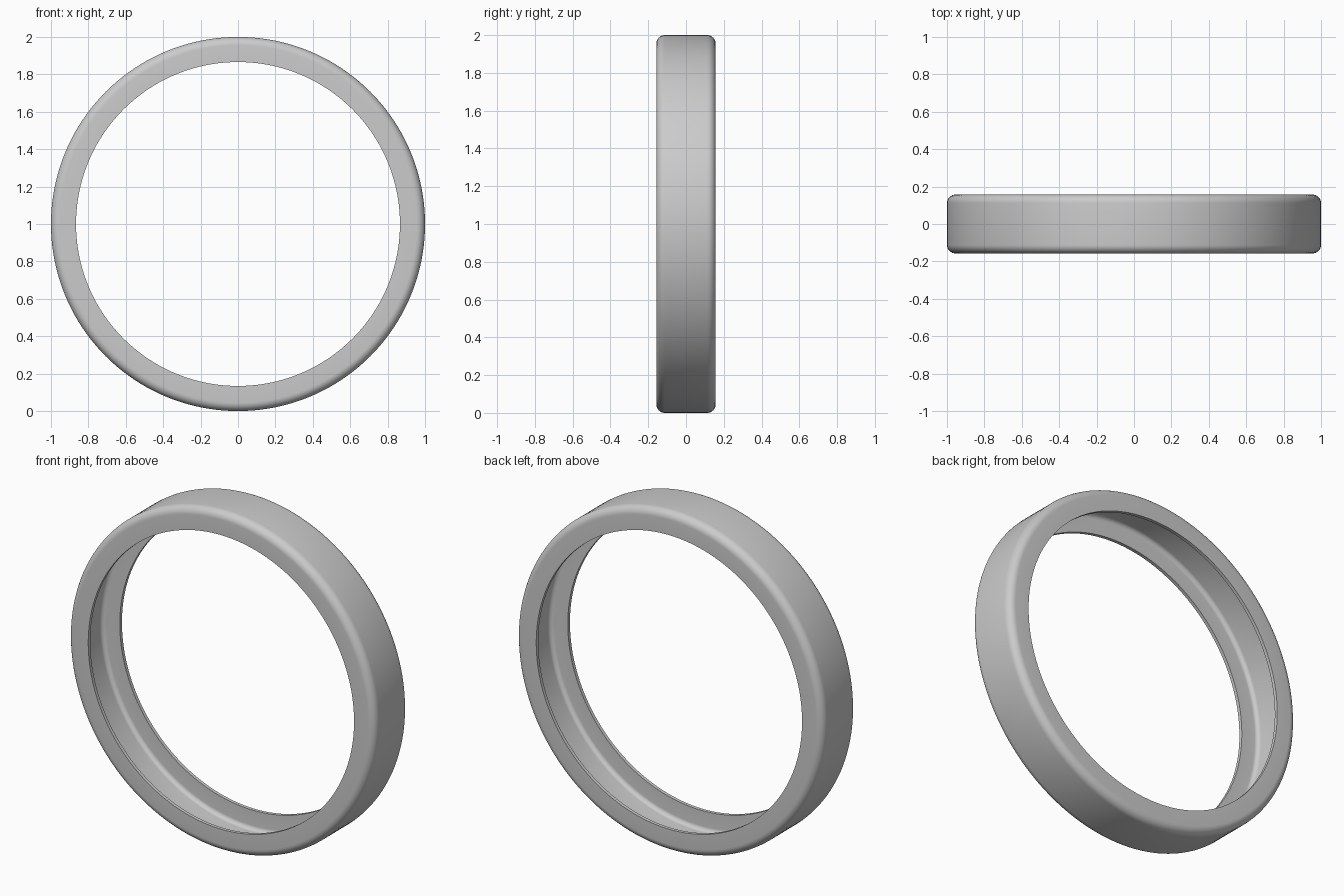
import bpy
import bmesh
import math
from mathutils import Matrix, Vector

if "Cube" in bpy.data.objects:
    bpy.data.objects.remove(bpy.data.objects["Cube"], do_unlink=True)

OUTER, INNER, HALF = 1.0, 0.866, 0.157   # radii and half width
WALL, ROUND = 0.02, 0.045                # shell thickness, outer corner radius
SEGMENTS, STEPS = 160, 8


def corner(radius, y_side):
    """Arc from the side wall to the tread, as (radius, y) points."""
    centre_r, centre_y = OUTER - ROUND, y_side * (HALF - ROUND)
    points = []
    for i in range(STEPS + 1):
        a = math.pi / 2 * i / STEPS
        points.append((centre_r + radius * math.sin(a),
                       centre_y + y_side * radius * math.cos(a)))
    return points


def path(offset):
    """U-shaped path, front lip to back lip, moved in from the outer skin."""
    radius, side = ROUND - offset, HALF - offset
    return ([(INNER, -side)] + corner(radius, -1)
            + corner(radius, 1)[::-1] + [(INNER, side)])


# Hollow ring: closed channel section spun around the y axis
section = path(0) + path(WALL)[::-1]
bm = bmesh.new()
verts = [bm.verts.new((r, y, 0)) for r, y in section]
edges = [bm.edges.new((v, verts[(i + 1) % len(verts)])) for i, v in enumerate(verts)]
bmesh.ops.spin(bm, geom=verts + edges, cent=(0, 0, 0), axis=(0, 1, 0),
               angle=math.tau, steps=SEGMENTS, use_merge=True)
bmesh.ops.remove_doubles(bm, verts=bm.verts, dist=0.0001)
bmesh.ops.recalc_face_normals(bm, faces=bm.faces)
bmesh.ops.transform(bm, matrix=Matrix.Translation(Vector((0, 0, OUTER))), verts=bm.verts)
mesh = bpy.data.meshes.new("ring_shell")
bm.to_mesh(mesh)
bm.free()

ring = bpy.data.objects.new("ring_shell", mesh)
bpy.context.collection.objects.link(ring)

# Plain grey finish
grey = bpy.data.materials.new("light_grey")
grey.use_nodes = True
colour = (0.6, 0.6, 0.6, 1)
grey.diffuse_color = colour
grey.node_tree.nodes["Principled BSDF"].inputs["Base Color"].default_value = colour
mesh.materials.append(grey)

# Smooth surfaces with crisp lip edges
bpy.ops.object.select_all(action='DESELECT')
ring.select_set(True)
bpy.context.view_layer.objects.active = ring
bpy.ops.object.shade_smooth_by_angle(angle=math.radians(35))
